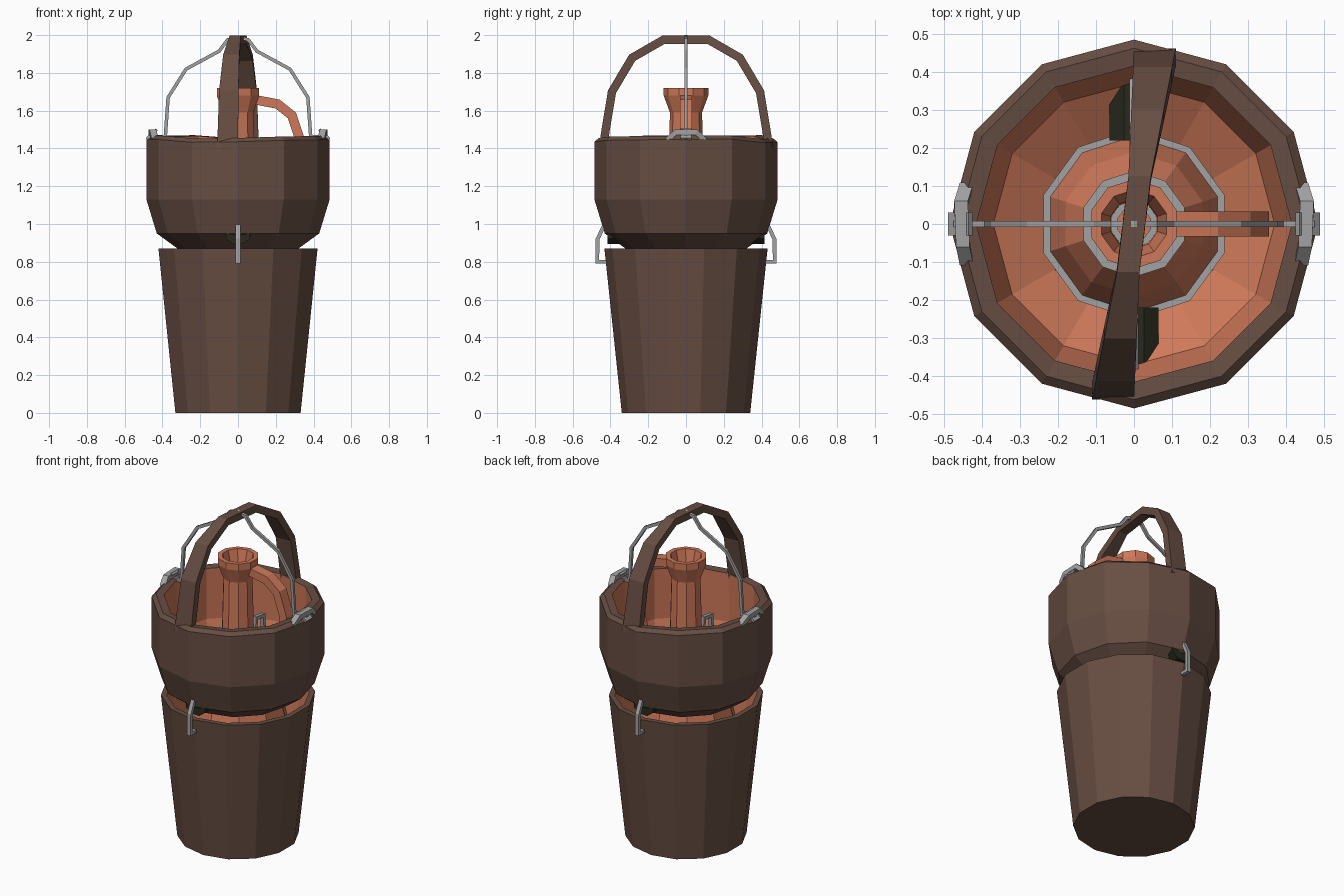
import bpy, math, random
from mathutils import Vector

if "Cube" in bpy.data.objects:
    bpy.data.objects.remove(bpy.data.objects["Cube"])

random.seed(4)

def material(name, col):
    m = bpy.data.materials.new(name)
    m.diffuse_color = (*col, 1)
    m.use_nodes = True
    m.node_tree.nodes["Principled BSDF"].inputs["Base Color"].default_value = m.diffuse_color
    return m

BROWN = material("dark brown", (0.135, 0.075, 0.055))
ORANGE = material("terracotta", (0.62, 0.19, 0.10))
GREY = material("metal grey", (0.36, 0.36, 0.36))
BLACK = material("green black", (0.02, 0.023, 0.013))

def make(name, verts, faces, mats, idx=None):
    me = bpy.data.meshes.new(name)
    me.from_pydata(verts, [], faces)
    for m in mats:
        me.materials.append(m)
    if idx:
        for p, i in zip(me.polygons, idx):
            p.material_index = i
    ob = bpy.data.objects.new(name, me)
    bpy.context.collection.objects.link(ob)
    return ob

def lathe(name, profile, sides, mats, switch=999, jitter=0, rim=(), cap_start=False, cap_end=False):
    """Revolve (r, z) points; segments from index 'switch' on use the second material."""
    verts, faces, idx = [], [], []
    bumps = [random.uniform(-jitter, jitter) for _ in range(sides)]
    for i, (r, z) in enumerate(profile):
        for k in range(sides):
            a = math.pi / 2 + 2 * math.pi * k / sides
            verts.append((r * math.cos(a), r * math.sin(a), z + (bumps[k] if i in rim else 0)))
    for i in range(len(profile) - 1):
        for k in range(sides):
            n = (k + 1) % sides
            faces.append((i * sides + k, i * sides + n, (i + 1) * sides + n, (i + 1) * sides + k))
            idx.append(int(i >= switch))
    if cap_start:
        faces.append(tuple(reversed(range(sides))))
        idx.append(0)
    if cap_end:
        b = (len(profile) - 1) * sides
        faces.append(tuple(range(b, b + sides)))
        idx.append(int(len(mats) > 1))
    return make(name, verts, faces, mats, idx)

def sweep(name, path, side, widths, thick, mat):
    """Rectangular bar along a path; 'side' is the axis of its width."""
    pts = [Vector(p) for p in path]
    side = Vector(side)
    if not isinstance(widths, (list, tuple)):
        widths = [widths] * len(pts)
    verts, faces = [], []
    for i, p in enumerate(pts):
        ins = [(pts[j + 1] - pts[j]) for j in (i - 1, i) if 0 <= j < len(pts) - 1]
        ins = [(v - side * v.dot(side)).normalized() for v in ins]
        t = sum(ins, Vector()).normalized()
        n = t.cross(side) / max(0.6, t.dot(ins[0]))
        for a, b in ((-1, -1), (1, -1), (1, 1), (-1, 1)):
            verts.append(p + side * a * widths[i] + n * b * thick)
    for i in range(len(pts) - 1):
        for k in range(4):
            n = (k + 1) % 4
            faces.append((i * 4 + k, i * 4 + n, i * 4 + 4 + n, i * 4 + 4 + k))
    e = 4 * (len(pts) - 1)
    faces += [(3, 2, 1, 0), (e, e + 1, e + 2, e + 3)]
    return make(name, verts, faces, [mat])

X, Y = (1, 0, 0), (0, 1, 0)

# Lower bucket, orange inside
lathe("lower_bucket", [(0.34, 0), (0.432, 0.87), (0.40, 0.87), (0.315, 0.05)], 14,
      [BROWN, ORANGE], switch=2, cap_start=True, cap_end=True)

# Upper bowl, with a wavy rim and an orange lining
lathe("upper_bowl", [(0.24, 0.85), (0.32, 0.87), (0.43, 0.95), (0.485, 1.13), (0.485, 1.44),
                     (0.462, 1.46), (0.415, 1.455), (0.42, 1.15), (0.37, 0.99), (0.24, 0.91), (0.24, 0.85)],
      12, [BROWN, ORANGE], switch=6, jitter=0.012, rim=(4, 5, 6))

# Jug standing inside, with its neck and flared mouth
lathe("jug", [(0.24, 0.05), (0.29, 0.3), (0.29, 0.7), (0.235, 0.92), (0.19, 1.05), (0.13, 1.14), (0.095, 1.2),
              (0.085, 1.59), (0.118, 1.68), (0.118, 1.72), (0.09, 1.72), (0.065, 1.62), (0.06, 1.2)],
      10, [ORANGE], cap_start=True, cap_end=True)
sweep("jug_handle", [(0.08, 0, 1.66), (0.21, 0, 1.635), (0.285, 0, 1.575), (0.33, 0, 1.44),
                     (0.325, 0, 1.25), (0.27, 0, 1.08), (0.18, 0, 1.0)], Y, 0.033, 0.025, ORANGE)

# Metal rings around the jug and inside its neck
for name, r0, r1, z0, z1, n in (("base_ring", 0.225, 0.25, 0.9, 0.93, 10),
                                ("shoulder_ring", 0.09, 0.14, 1.15, 1.18, 10),
                                ("neck_ring", 0.045, 0.064, 1.38, 1.40, 10)):
    lathe(name, [(r0, z0), (r1, z0), (r1, z1), (r0, z1), (r0, z0)], n, [GREY])

# Brown strap handle, twisted slightly about the vertical axis
half = [(0.44, 1.40), (0.425, 1.50), (0.392, 1.70), (0.285, 1.88), (0.12, 1.975)]
arc = [(-y, z) for y, z in half] + [(y, z) for y, z in reversed(half)]
sweep("strap_handle", [(0.125 * y, y, z) for y, z in arc], X,
      [0.02 + 0.08 * abs(y) for y, z in arc], 0.022, BROWN)

# Wire handle
half = [(0.475, 1.465), (0.385, 1.46), (0.37, 1.67), (0.275, 1.82), (0.10, 1.915), (0.055, 1.975)]
arc = [(-x, z) for x, z in half] + [(0, 1.99)] + [(x, z) for x, z in reversed(half)]
sweep("wire_handle", [(x, 0, z) for x, z in arc], Y, 0.008, 0.009, GREY)

for s, tag in ((-1, "a"), (1, "b")):
    # Rim ears that carry the wire
    sweep("rim_ear_" + tag, [(s * 0.44, -0.10, 1.445), (s * 0.45, -0.055, 1.485),
                             (s * 0.455, 0.055, 1.485), (s * 0.44, 0.10, 1.445)], X, 0.018, 0.014, GREY)
    sweep("ear_prong_" + tag, [(s * 0.43, 0, 1.50), (s * 0.455, 0, 1.475), (s * 0.485, 0, 1.45)],
          Y, 0.03, 0.007, GREY)
    # Side latches running through the bowl wall
    sweep("latch_" + tag, [(0, s * y, z) for y, z in
                           ((0.42, 0.80), (0.47, 0.80), (0.468, 0.92), (0.435, 0.99), (0.37, 1.03),
                            (0.25, 1.12), (0.24, 1.26), (0.17, 1.27), (0.15, 1.10))], X, 0.012, 0.01, GREY)
    # Dark rubber rollers under the latches
    ring = [(0.07 * math.cos(a), 0.945 + 0.055 * math.sin(a))
            for a in (math.pi / 8 + k * math.pi / 4 for k in range(8))]
    v = [(x, s * y, z) for y in (0.22, 0.415) for x, z in ring]
    f = [(k, (k + 1) % 8, (k + 1) % 8 + 8, k + 8) for k in range(8)]
    f += [tuple(range(7, -1, -1)), tuple(range(8, 16))]
    make("rubber_roller_" + tag, v, f, [BLACK])

# Consistent outward normals
import bmesh
for ob in bpy.data.objects:
    bm = bmesh.new()
    bm.from_mesh(ob.data)
    bmesh.ops.remove_doubles(bm, verts=bm.verts, dist=1e-5)
    bmesh.ops.recalc_face_normals(bm, faces=bm.faces)
    bm.to_mesh(ob.data)
    bm.free()
